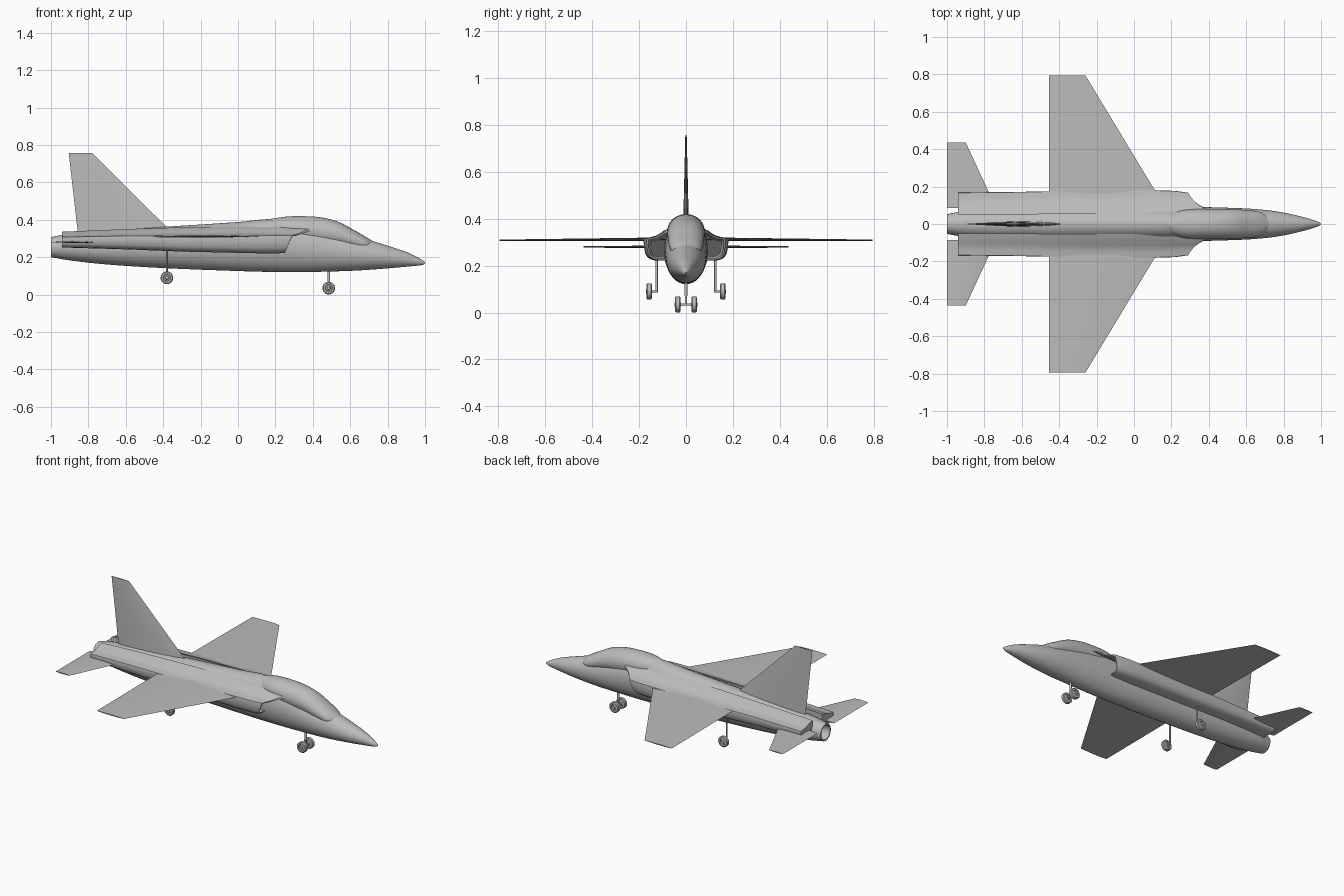
import bpy, bmesh, math
from mathutils import Vector

cube = bpy.data.objects.get("Cube")
if cube:
    bpy.data.objects.remove(cube, do_unlink=True)

grey = bpy.data.materials.new("airframe_grey")
grey.use_nodes = True
grey.diffuse_color = (0.5, 0.5, 0.5, 1)
grey.node_tree.nodes["Principled BSDF"].inputs["Base Color"].default_value = (0.5, 0.5, 0.5, 1)


def loft(name, rings, mirror=False, cap_start=True, cap_end=True, angle=35):
    """Skin a list of closed rings of points."""
    bm = bmesh.new()
    rows = [[bm.verts.new(p) for p in ring] for ring in rings]
    n = len(rows[0])
    for a, b in zip(rows, rows[1:]):
        for i in range(n):
            j = (i + 1) % n
            bm.faces.new((a[i], a[j], b[j], b[i]))
    if cap_start:
        bm.faces.new(rows[0])
    if cap_end:
        bm.faces.new(rows[-1])
    bmesh.ops.recalc_face_normals(bm, faces=bm.faces)
    mesh = bpy.data.meshes.new(name)
    bm.to_mesh(mesh)
    bm.free()
    mesh.materials.append(grey)
    obj = bpy.data.objects.new(name, mesh)
    bpy.context.collection.objects.link(obj)
    bpy.ops.object.select_all(action='DESELECT')
    obj.select_set(True)
    bpy.context.view_layer.objects.active = obj
    bpy.ops.object.shade_smooth_by_angle(angle=math.radians(angle))
    if mirror:
        mod = obj.modifiers.new("mirror", 'MIRROR')
        mod.use_axis = (False, True, False)
        mod.use_mirror_merge = False
    return obj


def smooth(stations, steps=5):
    """Catmull-Rom interpolation of station tuples."""
    pts = [Vector(s) for s in stations]
    out = []
    for i in range(len(pts) - 1):
        p1, p2 = pts[i], pts[i + 1]
        p0, p3 = pts[max(i - 1, 0)], pts[min(i + 2, len(pts) - 1)]
        h1 = (p2.x - p0.x) or 1
        h2 = (p3.x - p1.x) or 1
        m1 = (p2 - p0) * ((p2.x - p1.x) / h1)
        m2 = (p3 - p1) * ((p2.x - p1.x) / h2)
        for k in range(steps):
            t = k / steps
            out.append(p1 * (2*t**3 - 3*t**2 + 1) + m1 * (t**3 - 2*t**2 + t)
                       + p2 * (3*t**2 - 2*t**3) + m2 * (t**3 - t**2))
    return out + [pts[-1]]


def oval(x, low, high, half, n=40):
    mid, h = (low + high) / 2, (high - low) / 2
    return [(x, half * math.cos(2 * math.pi * i / n), mid + h * math.sin(2 * math.pi * i / n))
            for i in range(n)]


def body(stations):
    # each station: x, half width, bottom, top
    return [oval(s[0], s[2], s[3], s[1]) for s in
            ((v[0], v[1], v[2], v[3]) for v in smooth(stations))]


# Fuselage with hollow exhaust at the tail
hull = body([(-1, .053, .20, .308), (-.9, .07, .183, .326), (-.7, .082, .161, .343),
             (-.4, .09, .142, .362), (0, .093, .126, .388), (.2, .093, .121, .404),
             (.4, .09, .121, .375)])
nose = body([(.4, .09, .121, .375), (.6, .083, .127, .318), (.72, .073, .134, .286),
             (.82, .057, .142, .255), (.91, .036, .15, .224), (.97, .018, .156, .194)])
tip = [oval(.99, .16, .182, .009), oval(1, .166, .174, .003)]
exhaust = [oval(-.86, .22, .29, .035), oval(-1, .208, .30, .045)]
loft("fuselage", exhaust + hull + nose[1:] + tip)

# Canopy bubble
loft("canopy", body([(.17, .012, .37, .404), (.2, .052, .31, .409), (.27, .075, .29, .418),
                     (.36, .08, .27, .419), (.45, .08, .26, .412), (.54, .078, .25, .388),
                     (.63, .072, .235, .34), (.69, .058, .23, .305), (.73, .02, .24, .28)]))

# Side intakes: rounded box section blended up into the spine
SECTION = [(.3, 0), (.7, 0), (.83, .04), (.91, .12), (.96, .24), (.99, .45), (1, .7),
           (.99, .76), (.93, .78), (.83, .8), (.73, .84), (.63, .91), (.52, 1.02), (.3, 1.15)]


def pod(x, half, low, high):
    return [Vector((x, u * half, low + v * (high - low))) for u, v in SECTION]


def raked(ring):
    out = []
    for p in ring:
        t = (p.z - .22) / .11
        out.append(Vector((.25 + .045 * t + .9 * max(0, .165 - p.y) * max(0, t - .2), p.y, p.z)))
    return out


def shrink(ring, depth, scale=.86):
    mid = Vector((0, .115, .27))
    return [Vector((p.x - depth, mid.y + (p.y - mid.y) * scale, mid.z + (p.z - mid.z) * scale))
            for p in ring]


lip = raked(pod(0, .168, .224, .345))
pods = [pod(-.94, .168, .252, .325), pod(-.6, .172, .242, .336), pod(-.3, .178, .23, .343),
        pod(.1, .181, .221, .347), pod(.22, .177, .221, .347)]
loft("side_intake", pods + [lip, shrink(lip, 0), shrink(lip, .25, .7)], mirror=True)


# Flying surfaces: thin lens sections from root to tip
def lens(lead, trail, thick, axis, n=8):
    lead, trail, axis = Vector(lead), Vector(trail), Vector(axis)
    ring = []
    for side in (1, -1):
        for k in range(n):
            t = k / n if side > 0 else 1 - k / n
            ring.append(lead.lerp(trail, t) + axis * side * thick * math.sin(math.pi * t) ** .7)
    return ring


UP, SIDE = (0, 0, 1), (0, 1, 0)
loft("main_wing", [lens((.19, .05, .313), (-.455, .05, .313), .008, UP),
                   lens((-.26, .795, .308), (-.455, .795, .308), .003, UP)], mirror=True)
loft("tailplane", [lens((-.737, .085, .28), (-1, .085, .28), .006, UP),
                   lens((-.9, .437, .28), (-1, .437, .28), .003, UP)], mirror=True)
loft("tail_fin", [lens((-.32, 0, .30), (-.853, 0, .30), .014, SIDE),
                  lens((-.78, 0, .757), (-.905, 0, .757), .003, SIDE)])


# Landing gear
def turned(name, origin, profile, axis, mirror=False, n=28):
    """Turn a (radius, offset) profile about the y or z axis."""
    rings = []
    for r, d in profile:
        ring = []
        for i in range(n):
            a = 2 * math.pi * i / n
            c, s = r * math.cos(a), r * math.sin(a)
            ring.append(Vector(origin) + Vector((c, d, s) if axis == 'Y' else (c, s, d)))
        rings.append(ring)
    return loft(name, rings, mirror=mirror)


half_wheel = [(.008, .013), (.01, .009), (.017, .007), (.02, .012), (.029, .012), (.034, .008)]
WHEEL = [(r, -d) for r, d in half_wheel] + [(r, d) for r, d in reversed(half_wheel)]


def rod(name, origin, radius, start, end, axis, mirror=False):
    turned(name, origin, [(radius, start), (radius, end)], axis, mirror, 14)


turned("main_wheel", (-.38, .157, .09), WHEEL, 'Y', True)
rod("main_axle", (-.38, 0, .09), .005, .121, .157, 'Y', True)
rod("main_strut", (-.38, .125, 0), .005, .086, .25, 'Z', True)
turned("nose_wheel", (.485, .035, .0345), WHEEL, 'Y', True)
rod("nose_axle", (.485, 0, .0345), .005, -.035, .035, 'Y')
rod("nose_strut", (.485, 0, 0), .005, .032, .08, 'Z')
rod("nose_strut_sleeve", (.485, 0, 0), .007, .07, .15, 'Z')
